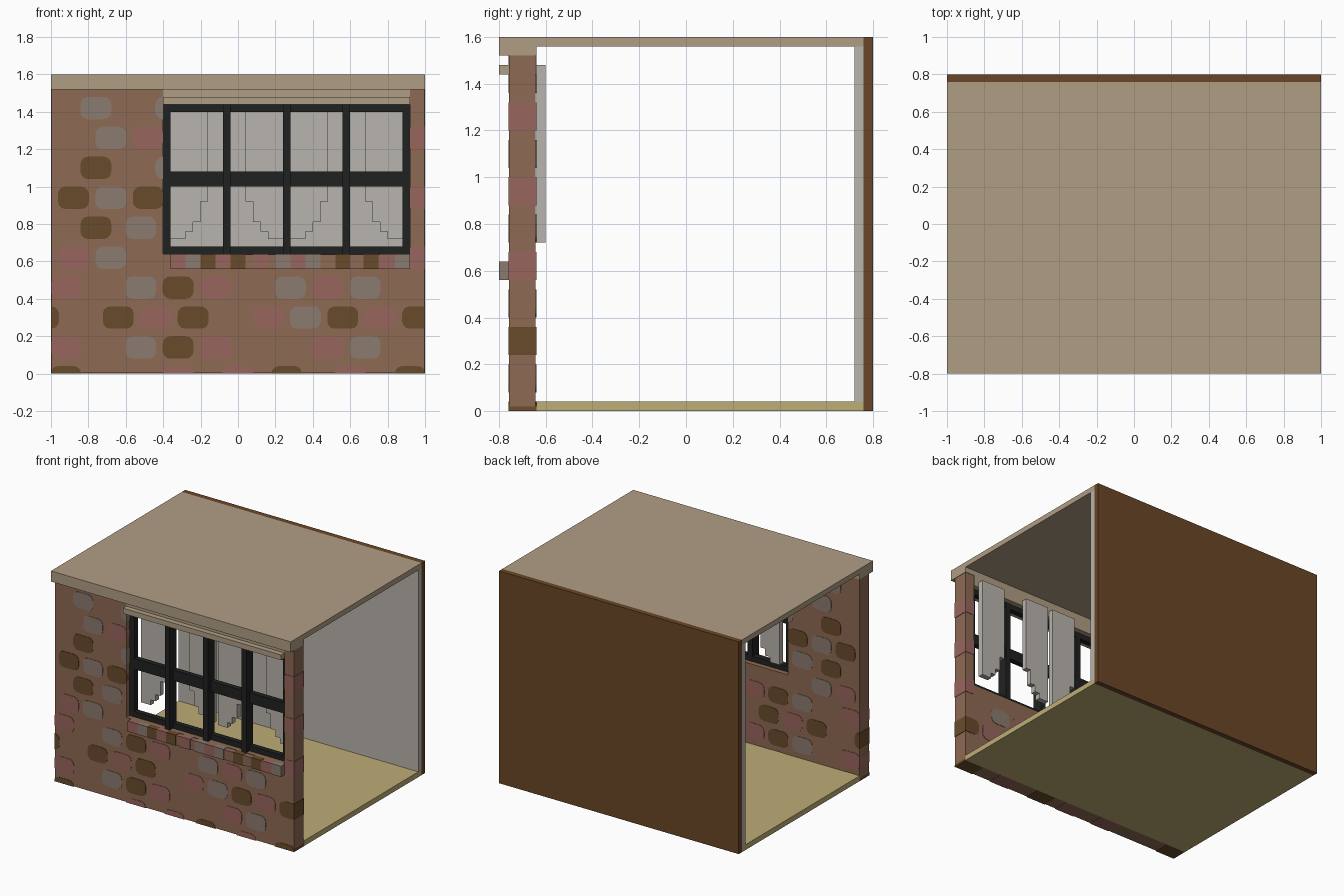
import bpy, bmesh, math
from mathutils import Vector

if "Cube" in bpy.data.objects:
    bpy.data.objects.remove(bpy.data.objects["Cube"], do_unlink=True)


def material(name, rgb):
    lin = [((c / 255 + 0.055) / 1.055) ** 2.4 if c > 10 else c / 255 / 12.92 for c in rgb]
    m = bpy.data.materials.new(name)
    m.use_nodes = True
    m.diffuse_color = (*lin, 1)
    bsdf = m.node_tree.nodes["Principled BSDF"]
    bsdf.inputs["Base Color"].default_value = (*lin, 1)
    bsdf.inputs["Roughness"].default_value = 0.9
    return m


TAN = material("tan plaster", (176, 158, 132))
BROWN = material("brown wood", (106, 70, 39))
STRAW = material("straw floor", (189, 173, 118))
WHITE = material("off white", (185, 180, 173))
BLACK = material("black frame", (32, 33, 33))
MORTAR = material("brick brown", (142, 106, 83))
BRICKS = {"pink": material("pink brick", (152, 101, 94)),
          "grey": material("grey brick", (139, 123, 112)),
          "dark": material("dark brick", (104, 75, 43))}


def prism(bm, pts, a, b, axis="y"):
    """Extrude a 2D outline between a and b; outline is xz for axis y, yz for axis x."""
    def place(p, d):
        return (p[0], d, p[1]) if axis == "y" else (d, p[0], p[1])
    face = bm.faces.new([bm.verts.new(place(p, a)) for p in pts])
    ext = bmesh.ops.extrude_face_region(bm, geom=[face])["geom"]
    offset = Vector(place((0, 0), b - a))
    bmesh.ops.translate(bm, verts=[g for g in ext if isinstance(g, bmesh.types.BMVert)], vec=offset)


def rect(x0, x1, z0, z1):
    return [(x0, z0), (x1, z0), (x1, z1), (x0, z1)]


def make(name, mat, parts):
    """One object from a list of prisms."""
    bm = bmesh.new()
    for part in parts:
        prism(bm, *part)
    bmesh.ops.recalc_face_normals(bm, faces=bm.faces)
    me = bpy.data.meshes.new(name)
    bm.to_mesh(me)
    bm.free()
    me.materials.append(mat)
    ob = bpy.data.objects.new(name, me)
    bpy.context.collection.objects.link(ob)
    return ob


# Room shell
make("floor", STRAW, [(rect(-1, 1, 0, 0.04), -0.64, 0.76)])
make("back_wall", BROWN, [(rect(-1, 1, 0, 1.6), 0.76, 0.8)])
make("back_wall_lining", WHITE, [(rect(-1, 1, 0.04, 1.56), 0.72, 0.76)])
make("roof", TAN, [([(-0.8, 1.52), (-0.64, 1.52), (-0.64, 1.56), (0.76, 1.56),
                     (0.76, 1.6), (-0.8, 1.6)], -1, 1, "x")])

# Front wall, notched for the window, with a lintel and a ledge above it
L, R, SILL, HEAD = -0.4, 0.92, 0.64, 1.44
E = 0.003
make("front_wall", MORTAR, [([(-1 + E, E), (1 - E, E), (1 - E, 1.52), (R, 1.52), (R, SILL),
                              (L, SILL), (L, 1.52), (-1 + E, 1.52)], -0.76 + E, -0.64 - E)])
make("lintel", TAN, [(rect(L, R, HEAD, 1.52), -0.76, -0.64)])
make("window_ledge", TAN, [(rect(L, R, HEAD, 1.48), -0.8, -0.76)])


def brick(cx, cz, x_min=-1, x_max=1, w=0.165, h=0.12, r=0.04):
    """Rounded brick outline, clipped to the wall."""
    pts = []
    for i, (sx, sz) in enumerate([(1, 1), (-1, 1), (-1, -1), (1, -1)]):
        for k in range(4):
            t = math.radians(90 * i + 30 * k)
            x = cx + sx * (w / 2 - r) + r * math.cos(t)
            z = cz + sz * (h / 2 - r) + r * math.sin(t)
            p = (round(min(max(x, x_min), x_max), 4), round(max(z, 0), 4))
            if p not in pts:
                pts.append(p)
    return pts


# Coloured bricks run through the wall: row height -> colour and centre
rows = {
    -0.02: [("dark", -0.92), ("pink", -0.32), ("pink", 0.0), ("dark", 0.26), ("pink", 0.6), ("dark", 0.92)],
    0.14: [("pink", -0.92), ("grey", -0.52), ("dark", -0.32), ("pink", -0.12), ("pink", 0.48), ("grey", 0.68)],
    0.30: [("dark", -1.04), ("dark", -0.64), ("pink", -0.44), ("dark", -0.24), ("pink", 0.16),
           ("grey", 0.36), ("dark", 0.56), ("pink", 0.76), ("dark", 0.96)],
    0.46: [("pink", -0.92), ("grey", -0.52), ("dark", -0.32), ("pink", -0.12), ("grey", 0.28),
           ("pink", 0.48), ("grey", 0.68)],
    0.62: [("pink", -0.88), ("grey", -0.68), ("pink", 0.98)],
    0.78: [("dark", -0.76), ("grey", -0.52)],
    0.94: [("dark", -0.88), ("grey", -0.68), ("dark", -0.48), ("pink", 0.98)],
    1.10: [("dark", -0.76), ("grey", -0.36)],
    1.26: [("grey", -0.68), ("pink", -0.48), ("pink", 0.98)],
    1.42: [("grey", -0.76), ("grey", -0.36)],
}
for colour, mat in BRICKS.items():
    parts = []
    for z, row in rows.items():
        for c, x in row:
            if c == colour:
                beside = z > 0.6
                lo = R - E if beside and x > 0 else -1
                hi = L + E if beside and x < 0 else 1
                parts.append((brick(x, z, lo, hi), -0.76, -0.64))
    make(colour + "_bricks", mat, parts)

# Projecting sill with upright bricks
make("sill", MORTAR, [(rect(-0.36, R - E, 0.56 + E, SILL - E), -0.8 + E, -0.76 + E)])
sill_bricks = {"grey": [-0.24, 0.24, 0.4, 0.88], "dark": [-0.16, 0.0, 0.56, 0.71],
               "pink": [-0.32, -0.08, 0.12, 0.32, 0.8]}
for colour, xs in sill_bricks.items():
    make(colour + "_sill_bricks", BRICKS[colour],
         [(rect(x - 0.04, x + 0.04, 0.56, SILL), -0.8, -0.757) for x in xs])

# Window frame: rails and side posts set back, mullions standing forward
make("window_rails", BLACK,
     [(rect(L, R, z0, z1), -0.72, -0.68) for z0, z1 in ((0.64, 0.68), (1.0, 1.08), (1.4, 1.44))])
make("window_side_posts", BLACK,
     [(rect(x, x + 0.04, 0.64, 1.44), -0.721, -0.679) for x in (L, R - 0.04)])
make("window_mullions", BLACK,
     [(rect(x, x + 0.04, 0.64, 1.44), -0.758, -0.678) for x in (-0.08, 0.24, 0.56)])


def curtain(x, s):
    """Stepped hem, lowest at x and rising in direction s."""
    steps = [(0, 1.48), (0, 0.72), (0.08, 0.72), (0.08, 0.76), (0.12, 0.76), (0.12, 0.81),
             (0.16, 0.81), (0.16, 0.92), (0.2, 0.92), (0.2, 1.48)]
    return [(x + s * dx, z) for dx, z in steps]


# Curtains hung inside, in mirrored pairs
make("curtains", WHITE, [(curtain(x, s), -0.64, -0.6)
                         for x, s in ((-0.36, 1), (0.24, -1), (0.28, 1), (0.88, -1))])
